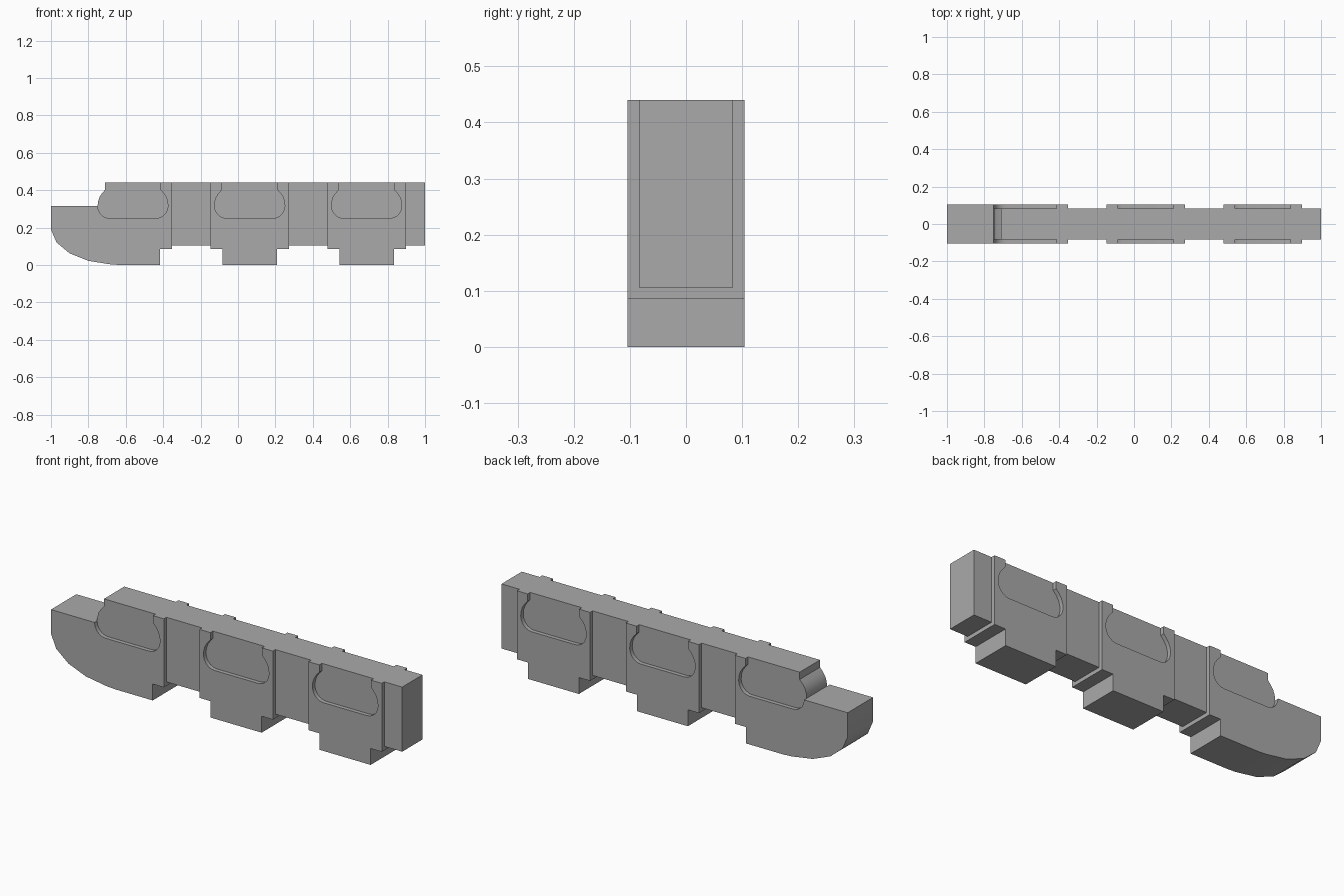
import bpy, bmesh, math

cube = bpy.data.objects.get("Cube")
if cube:
    bpy.data.objects.remove(cube, do_unlink=True)

WIDE, NARROW = 0.104, 0.083          # half thickness of blocks and of recesses
TOP, LEDGE, NOSE_TOP = 0.44, 0.085, 0.315
GAP_BOTTOM = 0.105
CENTRES = [-0.5625, 0.0625, 0.6875]  # the three blocks
BLOCK, FOOT, NECK = 0.21, 0.146, 0.148

grey = bpy.data.materials.new("plain_grey")
grey.use_nodes = True
colour = (0.4, 0.4, 0.4, 1)
grey.diffuse_color = colour
grey.node_tree.nodes["Principled BSDF"].inputs["Base Color"].default_value = colour


def extrude(name, outline, y0, y1):
    """Solid from an x-z outline, extruded along y."""
    bm = bmesh.new()
    face = bm.faces.new([bm.verts.new((x, y0, z)) for x, z in outline])
    ext = bmesh.ops.extrude_face_region(bm, geom=[face])
    verts = [v for v in ext["geom"] if isinstance(v, bmesh.types.BMVert)]
    bmesh.ops.translate(bm, verts=verts, vec=(0, y1 - y0, 0))
    bmesh.ops.recalc_face_normals(bm, faces=bm.faces)
    mesh = bpy.data.meshes.new(name)
    bm.to_mesh(mesh)
    bm.free()
    mesh.materials.append(grey)
    obj = bpy.data.objects.new(name, mesh)
    bpy.context.collection.objects.link(obj)
    return obj


def pocket_side():
    """Rounded side of a pocket, from neck to floor, as offsets from its centre."""
    pts = [(NECK, 0.402)]
    for i in range(9):
        a = math.radians(50 - 17.5 * i)
        rise = 0.085 if a > 0 else 0.067
        pts.append((0.125 + 0.063 * math.cos(a), 0.317 + rise * math.sin(a)))
    return pts


side = pocket_side()

# Body outline: rounded nose, stepped feet, flat top and bulged shoulder
outline = [(-1, NOSE_TOP), (-1, 0.19), (-0.97, 0.12), (-0.9, 0.062),
           (-0.8, 0.022), (-0.68, 0.003), (-0.63, 0)]
for i, c in enumerate(CENTRES):
    if i:
        outline += [(c - BLOCK, GAP_BOTTOM), (c - BLOCK, LEDGE),
                    (c - FOOT, LEDGE), (c - FOOT, 0)]
    outline += [(c + FOOT, 0), (c + FOOT, LEDGE),
                (c + BLOCK, LEDGE), (c + BLOCK, GAP_BOTTOM)]
outline += [(1, GAP_BOTTOM), (1, TOP), (CENTRES[0] - NECK, TOP)]
outline += [(CENTRES[0] - x, z) for x, z in side if z > NOSE_TOP + 0.003]
outline.append((CENTRES[0] - 0.188, NOSE_TOP))
body = extrude("body", outline, -WIDE, WIDE)

# Recess outlines: pockets on the blocks, slots between them
recesses = []
for i, c in enumerate(CENTRES):
    left = [(c - x, z) for x, z in side]
    if i == 0:  # the first pocket is open towards the nose
        left = [(x - 0.03 if z > NOSE_TOP + 0.003 else x, z) for x, z in left]
    right = [(c + x, z) for x, z in side]
    recesses.append([(left[0][0], 0.6)] + left + right[::-1] + [(c + NECK, 0.6)])
    end = CENTRES[i + 1] - BLOCK if i < 2 else 1.1
    recesses.append([(c + BLOCK, 0.05), (end, 0.05), (end, 0.6), (c + BLOCK, 0.6)])

# Cut every recess on both faces
cutters = []
for shape in recesses:
    for y0, y1 in ((NARROW, 0.2), (-0.2, -NARROW)):
        cutter = extrude("recess_cutter", shape, y0, y1)
        cutter.hide_render = True
        mod = body.modifiers.new("recess", 'BOOLEAN')
        mod.operation = 'DIFFERENCE'
        mod.solver = 'EXACT'
        mod.object = cutter
        cutters.append(cutter)

depsgraph = bpy.context.evaluated_depsgraph_get()
result = bpy.data.meshes.new_from_object(body.evaluated_get(depsgraph))
body.modifiers.clear()
body.data = result
for cutter in cutters:
    bpy.data.objects.remove(cutter, do_unlink=True)

# Smooth the curved walls, keep the edges sharp
bpy.ops.object.select_all(action='DESELECT')
body.select_set(True)
bpy.context.view_layer.objects.active = body
bpy.ops.object.shade_smooth_by_angle(angle=math.radians(30))
